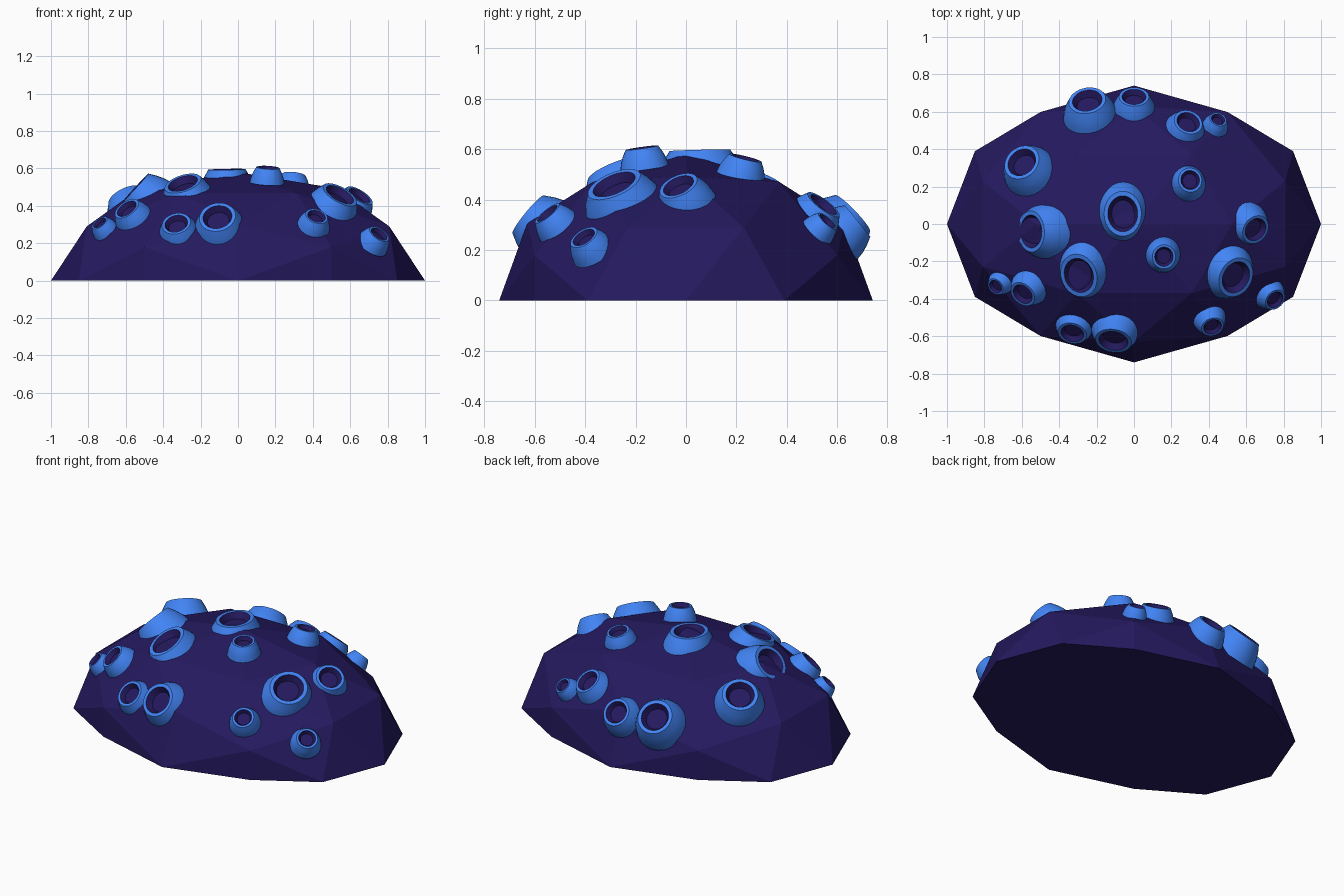
import bpy, bmesh, math
from mathutils import Vector
from mathutils.bvhtree import BVHTree

if "Cube" in bpy.data.objects:
    bpy.data.objects.remove(bpy.data.objects["Cube"])


def material(name, rgb):
    m = bpy.data.materials.new(name)
    m.diffuse_color = (*rgb, 1)
    m.use_nodes = True
    m.node_tree.nodes["Principled BSDF"].inputs["Base Color"].default_value = m.diffuse_color
    return m


purple = material("dark_purple", (0.018, 0.010, 0.115))
blue = material("bright_blue", (0.054, 0.23, 0.91))


def finish(bm, name, mats):
    me = bpy.data.meshes.new(name)
    bm.to_mesh(me)
    ob = bpy.data.objects.new(name, me)
    bpy.context.collection.objects.link(ob)
    for m in mats:
        me.materials.append(m)
    return ob


# Dome: once-subdivided icosahedron standing on an edge, squashed and halved
SCALE = Vector((1.0, 0.74, 0.58))
phi = (1 + 5 ** 0.5) / 2
ico = []
for a in (-1, 1):
    for b in (-phi, phi):
        ico += [Vector((b, a, 0)), Vector((0, b, a)), Vector((a, 0, b))]
pts = [p.normalized() for p in ico]
for i, p in enumerate(ico):
    for q in ico[i + 1:]:
        if (p - q).length < 2.1:
            pts.append((p + q).normalized())
bm = bmesh.new()
for p in pts:
    bm.verts.new(p)
bmesh.ops.convex_hull(bm, input=bm.verts[:])
bmesh.ops.scale(bm, vec=SCALE, verts=bm.verts[:])
cut = bmesh.ops.bisect_plane(bm, geom=bm.verts[:] + bm.edges[:] + bm.faces[:],
                             plane_co=(0, 0, 0), plane_no=(0, 0, 1),
                             dist=1e-5, clear_inner=True)
rim_edges = [e for e in bm.edges if e.is_boundary]
bmesh.ops.contextual_create(bm, geom=rim_edges)
bmesh.ops.recalc_face_normals(bm, faces=bm.faces[:])
tree = BVHTree.FromBMesh(bm)
finish(bm, "dome_body", [purple])
bm.free()

# Sucker profile: (radius, height) relative to the rim radius
PROFILE = [(1.5, -1.35), (1.38, -0.8), (1.22, -0.4), (1.0, 0.0),
           (0.80, 0.0), (0.60, -0.35)]
SEG = 32


def sucker(i, rim, base_xy, r, stretch=1.0):
    rim = Vector(rim)
    hit = tree.ray_cast(Vector((*base_xy, 2)), Vector((0, 0, -1)))[0]
    normal = Vector([hit[k] / SCALE[k] ** 2 for k in range(3)]).normalized()
    axis = (normal * 1.3 + (rim - hit).normalized()).normalized()
    u = Vector((0, 1, 0)).cross(axis).normalized()
    v = axis.cross(u)
    bm = bmesh.new()
    rings = []
    for pr, ph in PROFILE:
        ring = []
        for k in range(SEG):
            t = 2 * math.pi * k / SEG
            ring.append(bm.verts.new(rim + axis * ph * r + u * (pr * r * math.cos(t))
                                     + v * (pr * r * stretch * math.sin(t))))
        rings.append(ring)
    for j in range(len(rings) - 1):
        for k in range(SEG):
            n = (k + 1) % SEG
            f = bm.faces.new((rings[j][k], rings[j][n], rings[j + 1][n], rings[j + 1][k]))
            f.material_index = 1 if j == len(rings) - 2 else 0
    bm.faces.new(rings[-1]).material_index = 1
    ob = finish(bm, f"sucker_{i:02d}", [blue, purple])
    bm.free()
    bpy.ops.object.select_all(action='DESELECT')
    ob.select_set(True)
    bpy.context.view_layer.objects.active = ob
    bpy.ops.object.shade_smooth_by_angle(angle=math.radians(25))


# Suckers: rim centre, base position seen from above, rim radius, stretch
SUCKERS = [
    ((-.06, .055, .595), (-.06, .06), .10, 1.2),
    ((.16, -.175, .605), (.16, -.17), .062, 1.05),
    ((.30, .235, .565), (.30, .22), .063, 1.05),
    ((-.295, -.275, .52), (-.28, -.26), .102, 1.2),
    ((-.55, -.04, .495), (-.50, -.04), .105, 1.05),
    ((.545, -.285, .46), (.51, -.26), .102, 1.1),
    ((.65, -.03, .455), (.62, .02), .08, 1.0),
    ((-.60, .33, .45), (-.57, .28), .10, 1.0),
    ((-.25, .66, .345), (-.24, .60), .10, 1.0),
    ((0, .68, .315), (0, .64), .08, 1.0),
    ((.29, .545, .38), (.27, .52), .078, 1.0),
    ((.45, .56, .315), (.44, .53), .047, 1.0),
    ((-.74, -.335, .31), (-.72, -.315), .048, 1.0),
    ((-.595, -.375, .385), (-.56, -.34), .073, 1.0),
    ((-.33, -.585, .305), (-.325, -.56), .078, 1.0),
    ((-.11, -.625, .34), (-.10, -.59), .098, 1.0),
    ((.42, -.55, .345), (.41, -.52), .061, 1.0),
    ((.755, -.405, .25), (.74, -.39), .060, 1.0),
]
for i, s in enumerate(SUCKERS, 1):
    sucker(i, *s)
